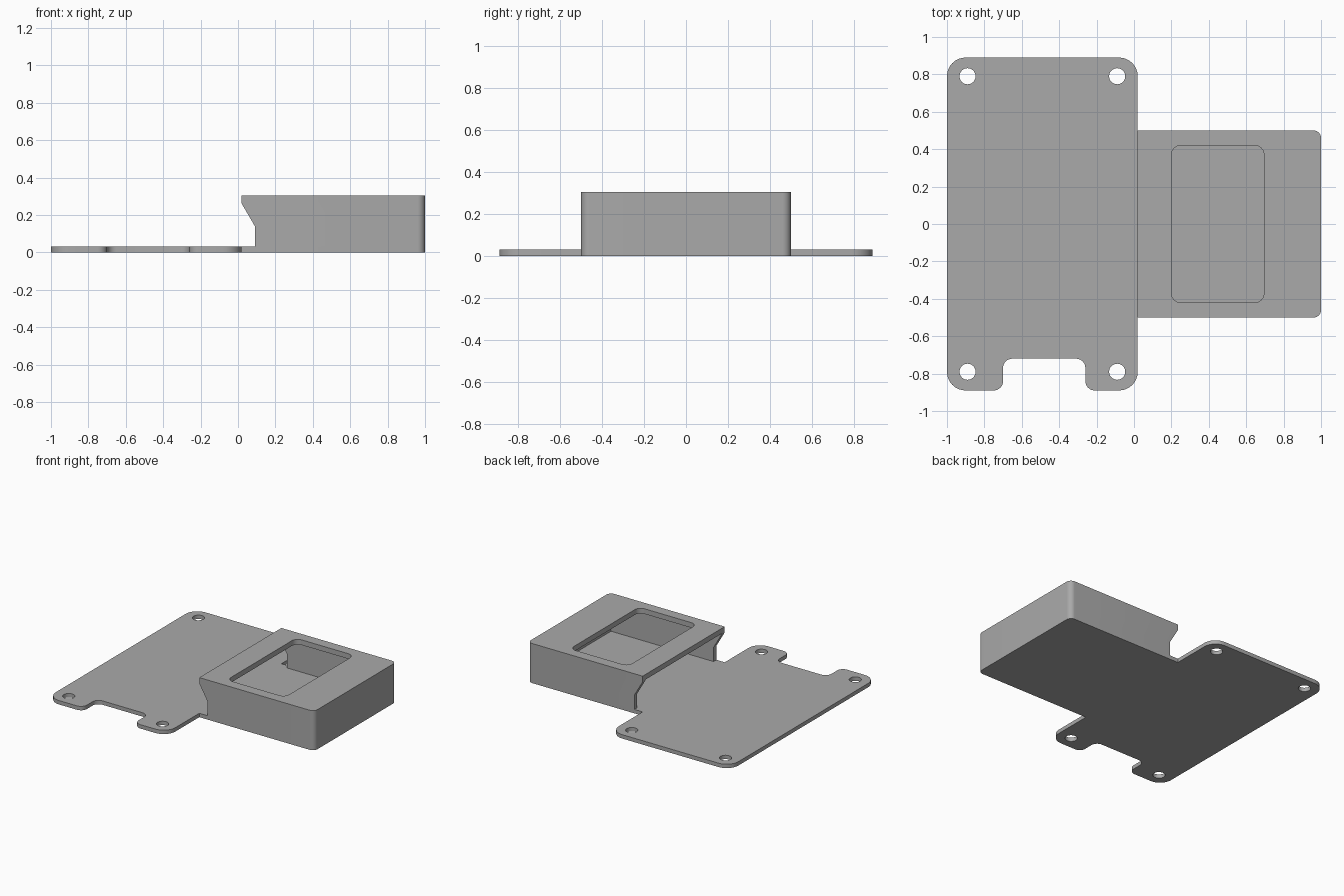
import bpy, bmesh, math
from mathutils import Vector

cube = bpy.data.objects.get("Cube")
if cube:
    bpy.data.objects.remove(cube, do_unlink=True)

grey = bpy.data.materials.new("plain grey")
grey.use_nodes = True
COLOUR = (0.4, 0.4, 0.4, 1)
grey.diffuse_color = COLOUR
grey.node_tree.nodes["Principled BSDF"].inputs["Base Color"].default_value = COLOUR


def rounded(corners, steps=8):
    """Outline through (x, y, radius) right-angled corners, with arcs at the corners."""
    out = []
    for i, (x, y, r) in enumerate(corners):
        p = Vector((x, y))
        if r == 0:
            out.append(p)
            continue
        a = (Vector(corners[i - 1][:2]) - p).normalized() * r
        b = (Vector(corners[(i + 1) % len(corners)][:2]) - p).normalized() * r
        for k in range(steps + 1):
            t = k / steps * math.pi / 2
            out.append(p + a * (1 - math.sin(t)) + b * (1 - math.cos(t)))
    return out


def rectangle(x0, x1, y0, y1, r_left=0, r_right=0):
    return rounded([(x0, y0, r_left), (x1, y0, r_right), (x1, y1, r_right), (x0, y1, r_left)])


def prism(name, outline, low, high, along_y=False):
    """Extrude an outline along z, or an (x, z) outline along y."""
    place = (lambda p, d: (p[0], d, p[1])) if along_y else (lambda p, d: (p[0], p[1], d))
    bm = bmesh.new()
    face = bm.faces.new([bm.verts.new(place(p, low)) for p in outline])
    top = bmesh.ops.extrude_face_region(bm, geom=[face])["geom"]
    shift = Vector(place((0, 0), high - low))
    bmesh.ops.translate(bm, vec=shift, verts=[v for v in top if isinstance(v, bmesh.types.BMVert)])
    bmesh.ops.recalc_face_normals(bm, faces=bm.faces)
    mesh = bpy.data.meshes.new(name)
    bm.to_mesh(mesh)
    bm.free()
    mesh.materials.append(grey)
    obj = bpy.data.objects.new(name, mesh)
    bpy.context.collection.objects.link(obj)
    return obj


def activate(obj):
    bpy.ops.object.select_all(action="DESELECT")
    obj.select_set(True)
    bpy.context.view_layer.objects.active = obj


def cut(obj, cutter):
    mod = obj.modifiers.new("cut", "BOOLEAN")
    mod.operation, mod.solver, mod.object = "DIFFERENCE", "EXACT", cutter
    activate(obj)
    bpy.ops.object.modifier_apply(modifier=mod.name)
    bpy.data.objects.remove(cutter, do_unlink=True)


FLOOR, ROOF, TOP = 0.03, 0.265, 0.305
WALL = 0.035

# Mounting plate with front notch, continuing under the enclosure as its floor
base = prism("base_plate", rounded([
    (-1, -0.89, 0.1), (-0.7, -0.89, 0.05), (-0.7, -0.72, 0.05), (-0.26, -0.72, 0.05),
    (-0.26, -0.89, 0.05), (0.02, -0.89, 0.1), (0.02, -0.5, 0), (1, -0.5, 0.04),
    (1, 0.5, 0.04), (0.02, 0.5, 0), (0.02, 0.89, 0.1), (-1, 0.89, 0.1)]), 0, FLOOR)

# Screw holes
for x in (-0.89, -0.09):
    for y in (-0.79, 0.79):
        ring = [(x + 0.043 * math.cos(k * math.tau / 32), y + 0.043 * math.sin(k * math.tau / 32))
                for k in range(32)]
        cut(base, prism("hole_cutter", ring, -0.1, 0.1))

# Enclosure: hollow cover, open on the plate side
cover = prism("enclosure", rectangle(0.02, 1, -0.5, 0.5, 0, 0.04), FLOOR, TOP)
cut(cover, prism("cavity_cutter", rectangle(-0.2, 1 - WALL, WALL - 0.5, 0.5 - WALL), -0.1, ROOF))

# Display window in the roof
cut(cover, prism("window_cutter", rectangle(0.2, 0.695, -0.42, 0.42, 0.05, 0.05), 0.2, 0.4))

# Sloped undercut at the open ends of the side walls
cut(cover, prism("undercut_cutter", [(-0.1, -0.1), (0.09, -0.1), (0.09, 0.14), (0.02, 0.26),
                                     (-0.1, 0.26)], -0.7, 0.7, along_y=True))

for obj in (base, cover):
    activate(obj)
    bpy.ops.object.shade_smooth_by_angle(angle=math.radians(30))
